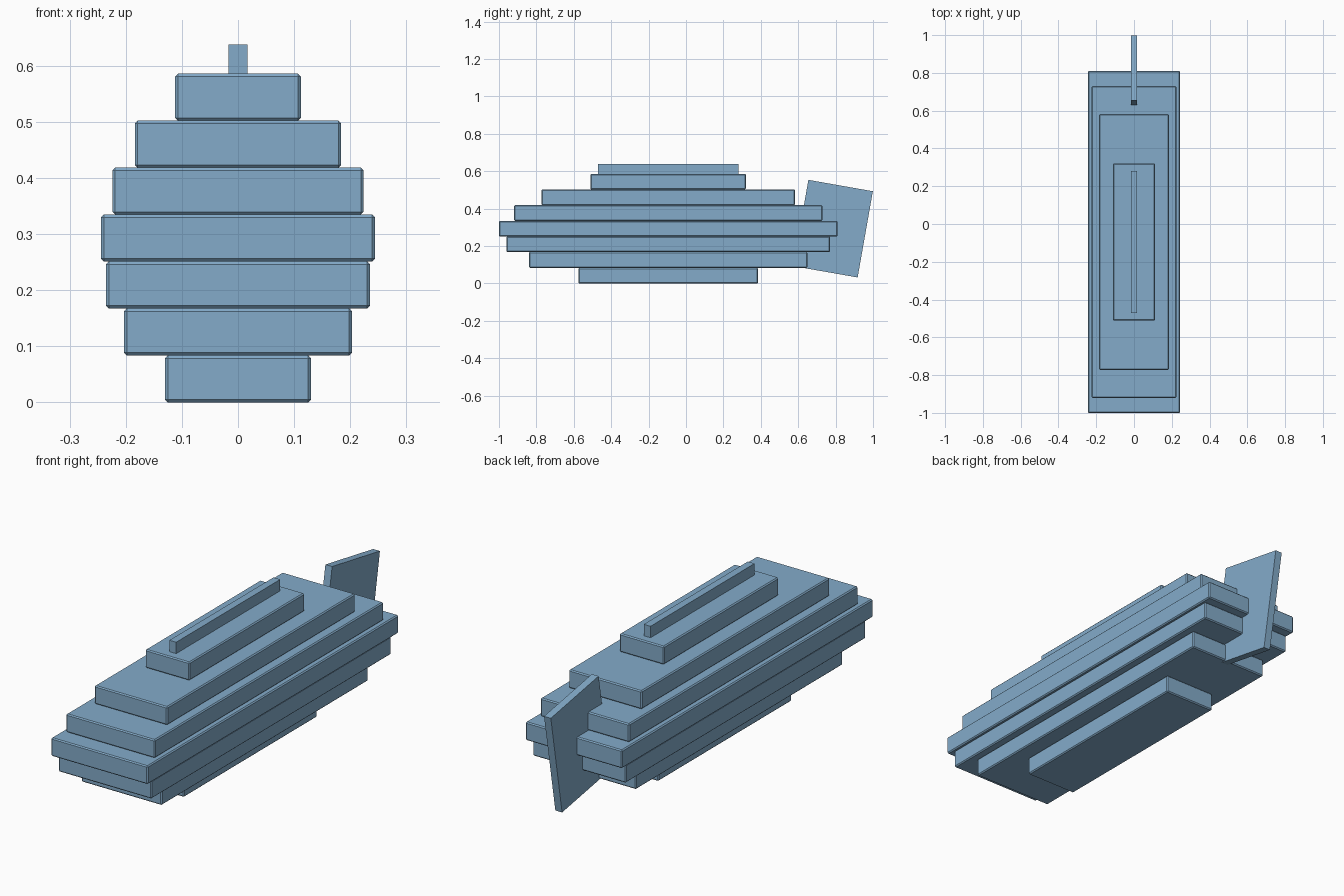
import bpy
import math

cube = bpy.data.objects.get("Cube")
if cube:
    bpy.data.objects.remove(cube, do_unlink=True)

blue = bpy.data.materials.new("soft_blue")
blue.use_nodes = True
colour = (0.23, 0.41, 0.59, 1)
blue.diffuse_color = colour
blue.node_tree.nodes["Principled BSDF"].inputs["Base Color"].default_value = colour


def box(name, centre, size, tilt=0, bevel=0):
    bpy.ops.mesh.primitive_cube_add(size=1, location=centre)
    ob = bpy.context.object
    ob.name = name
    ob.scale = size
    bpy.ops.object.transform_apply(location=False, rotation=False, scale=True)
    ob.rotation_euler.x = tilt
    ob.data.materials.append(blue)
    if bevel:
        mod = ob.modifiers.new("edge_bevel", 'BEVEL')
        mod.width = bevel
        mod.segments = 1
    return ob


# Stacked hull slabs, bottom to top: half width and half length
STEP = 0.0837
HULL_Y = -0.095
slabs = [(0.13, 0.48), (0.203, 0.745), (0.235, 0.865), (0.244, 0.905),
         (0.224, 0.825), (0.184, 0.678), (0.112, 0.415)]
for i, (hw, hl) in enumerate(slabs):
    box(f"hull_slab_{i + 1}", (0, HULL_Y, STEP * (i + 0.5)),
        (2 * hw, 2 * hl, STEP), bevel=0.005)

# Narrow ridge along the top
box("top_ridge", (0, HULL_Y, 0.604), (0.034, 0.75, 0.068))

# Tilted tail fin
box("tail_fin", (0, 0.786, 0.293), (0.034, 0.35, 0.468), tilt=math.radians(-10))
